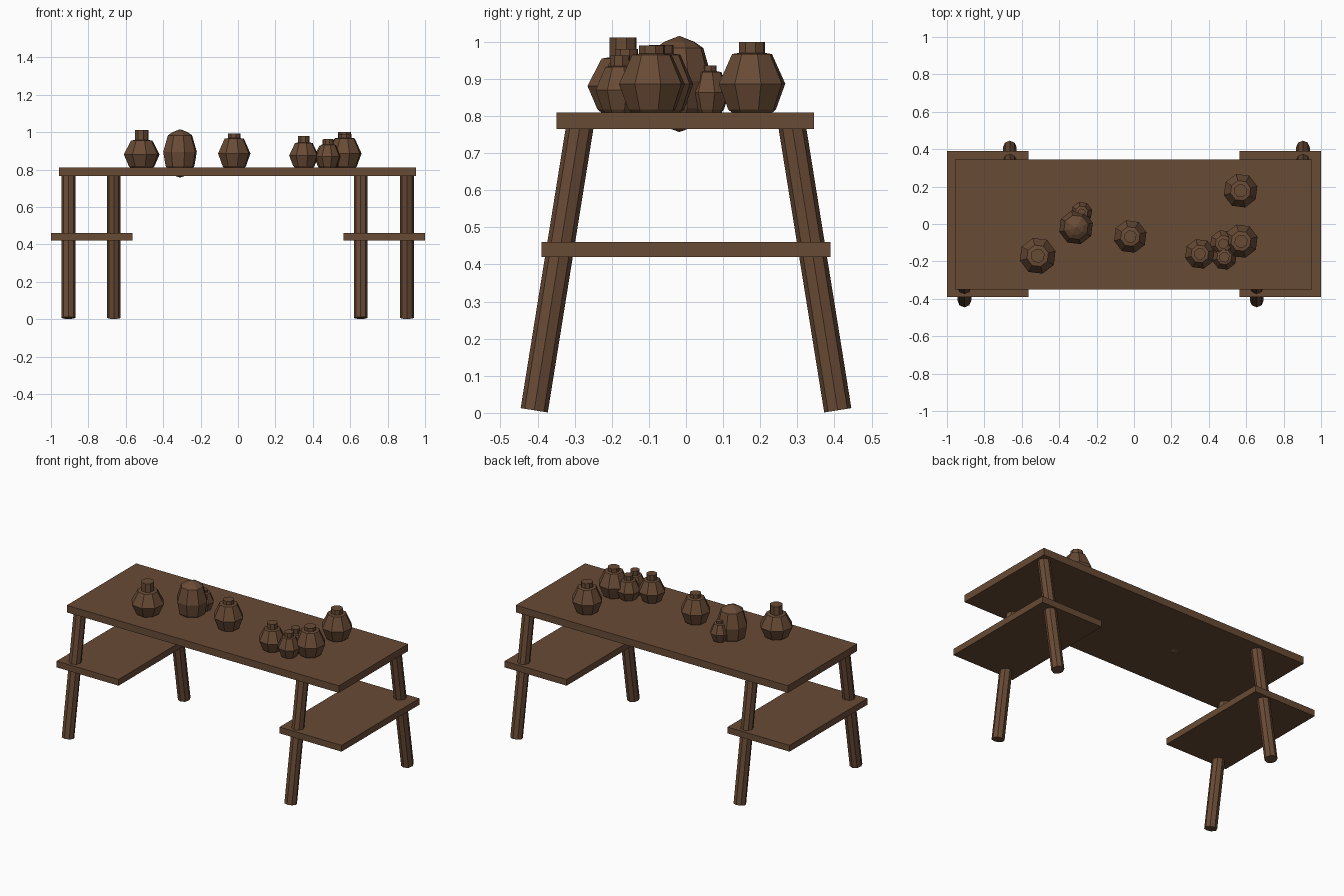
import bpy
import bmesh
from math import atan2, cos, sin, radians, tau
from mathutils import Vector

if "Cube" in bpy.data.objects:
    bpy.data.objects.remove(bpy.data.objects["Cube"], do_unlink=True)

wood = bpy.data.materials.new("dark brown")
wood.use_nodes = True
wood.diffuse_color = (0.14, 0.07, 0.036, 1)
wood.node_tree.nodes["Principled BSDF"].inputs["Base Color"].default_value = wood.diffuse_color


def finish(name, bm):
    bmesh.ops.recalc_face_normals(bm, faces=bm.faces)
    mesh = bpy.data.meshes.new(name)
    bm.to_mesh(mesh)
    bm.free()
    mesh.materials.append(wood)
    obj = bpy.data.objects.new(name, mesh)
    bpy.context.collection.objects.link(obj)
    return obj


def board(name, center, size):
    bm = bmesh.new()
    bmesh.ops.create_cube(bm, size=1)
    bmesh.ops.scale(bm, vec=size, verts=bm.verts)
    bmesh.ops.translate(bm, vec=center, verts=bm.verts)
    return finish(name, bm)


def leg(name, foot, head, radius):
    axis = Vector(head) - Vector(foot)
    bm = bmesh.new()
    bmesh.ops.create_cone(bm, cap_ends=True, segments=8, radius1=radius,
                          radius2=radius, depth=axis.length)
    obj = finish(name, bm)
    obj.location = (Vector(foot) + Vector(head)) / 2
    obj.rotation_euler.x = atan2(-axis.y, axis.z)
    return obj


def lathe(name, profile, x, y, turn=radians(15)):
    # Eight-sided turned shape; zero radius makes a pointed end
    bm = bmesh.new()
    rings = []
    for r, z in profile:
        if r == 0:
            rings.append([bm.verts.new((x, y, z))] * 8)
        else:
            rings.append([bm.verts.new((x + r * cos(turn + tau * i / 8),
                                        y + r * sin(turn + tau * i / 8), z))
                          for i in range(8)])
    for a, b in zip(rings, rings[1:]):
        for i in range(8):
            j = (i + 1) % 8
            corners = list(dict.fromkeys((a[i], a[j], b[j], b[i])))
            bm.faces.new(corners)
    for ring in (rings[0], rings[-1]):
        if ring[0] is not ring[1]:
            bm.faces.new(ring)
    return finish(name, bm)


# Table top and the two end shelves
TOP = 0.81
board("table_top", (-0.002, -0.002, 0.7875), (1.91, 0.695, 0.045))
for side, s in (("left", 1), ("right", -1)):
    board(side + "_shelf", (s * 0.7825, 0, 0.44), (0.435, 0.78, 0.04))

# Splayed legs, staggered between front and back
for name, x, s in (("front_right_leg", -0.907, -1), ("back_right_leg", -0.664, 1),
                   ("front_left_leg", 0.656, -1), ("back_left_leg", 0.903, 1)):
    leg(name, (x, s * 0.409, 0.007), (x, s * 0.286, 0.772), 0.037)

# Necked pots: x, y, body radius, shoulder height, total height, neck radius
pots = [
    (-0.515, -0.17, 0.096, 0.145, 0.202, 0.038),
    (-0.28, 0.062, 0.056, 0.108, 0.126, 0.021),
    (-0.02, -0.067, 0.087, 0.155, 0.182, 0.034),
    (0.352, -0.16, 0.079, 0.132, 0.17, 0.032),
    (0.478, -0.105, 0.072, 0.118, 0.15, 0.028),
    (0.483, -0.178, 0.066, 0.122, 0.153, 0.028),
    (0.572, -0.092, 0.089, 0.155, 0.18, 0.036),
    (0.57, 0.178, 0.09, 0.157, 0.19, 0.036),
]
for n, (x, y, r, shoulder, height, neck) in enumerate(pots, 1):
    r *= 1.03
    lathe(f"pot_{n}", [
        (r * 0.62, TOP),
        (r * 0.72, TOP + 0.008),
        (r, TOP + shoulder * 0.49),
        (r * 0.6, TOP + shoulder),
        (neck, TOP + shoulder + 0.003),
        (neck, TOP + height),
    ], x, y)

# Tall jar with pointed lid and base, sunk through the table top
lathe("tall_jar", [(0, 0.757), (0.048, 0.773), (0.08, 0.82), (0.093, 0.895),
                   (0.067, 0.983), (0.042, 1.0), (0, 1.016)], -0.31, -0.018)
